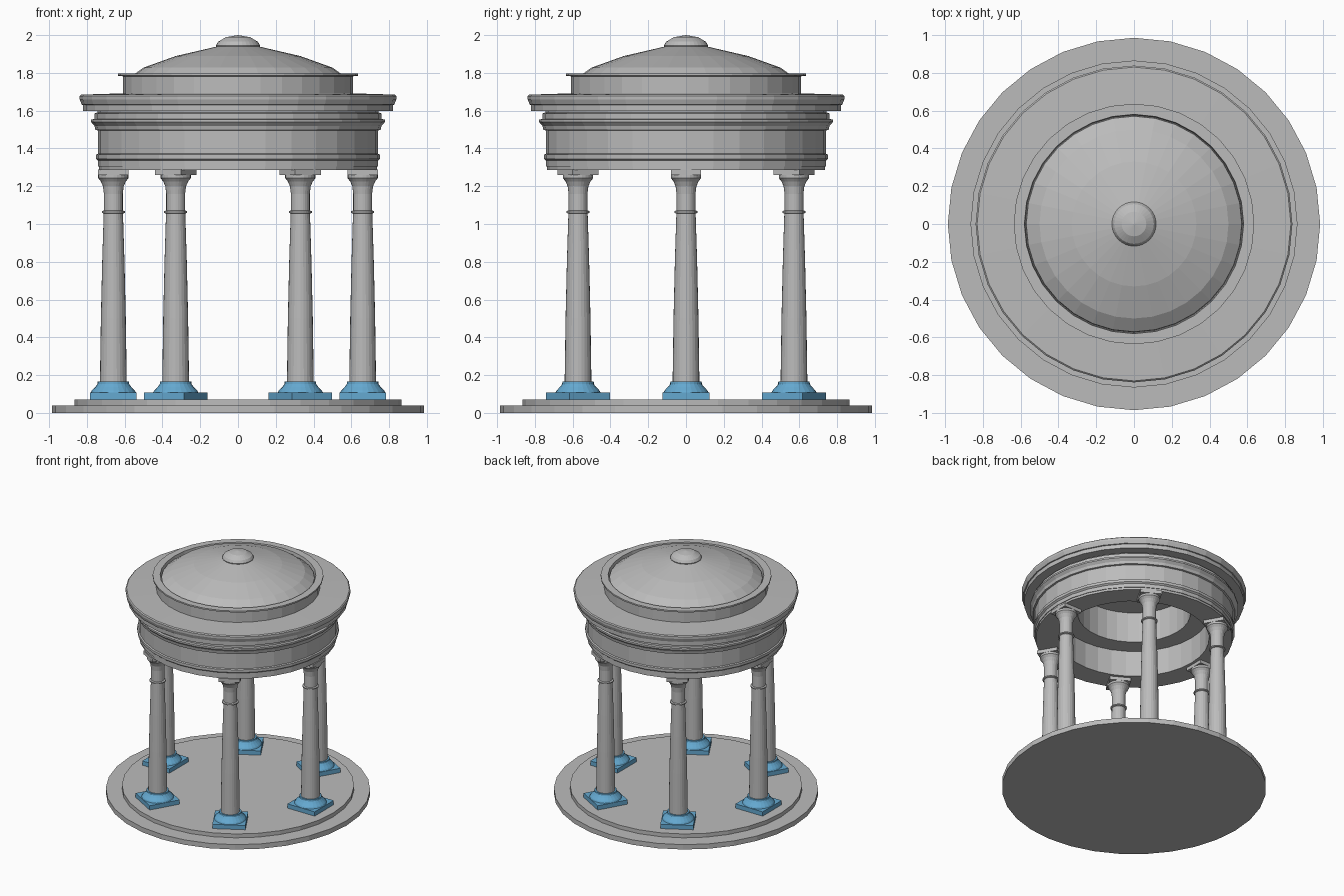
import bpy, bmesh, math
from mathutils import Matrix

if "Cube" in bpy.data.objects:
    bpy.data.objects.remove(bpy.data.objects["Cube"])

SIDES = 32


def material(name, rgb):
    m = bpy.data.materials.new(name)
    m.diffuse_color = (*rgb, 1)
    m.use_nodes = True
    m.node_tree.nodes["Principled BSDF"].inputs["Base Color"].default_value = m.diffuse_color
    return m


STONE = material("grey stone", (0.5, 0.5, 0.5))
BLUE = material("blue base", (0.13, 0.40, 0.64))


def finish(bm, name, mat, matrix):
    bmesh.ops.recalc_face_normals(bm, faces=bm.faces)
    me = bpy.data.meshes.new(name)
    bm.to_mesh(me)
    bm.free()
    me.materials.append(mat)
    ob = bpy.data.objects.new(name, me)
    ob.matrix_world = matrix
    bpy.context.collection.objects.link(ob)
    return ob


def lathe(name, profile, mat, sides=SIDES, closed=False, matrix=Matrix()):
    """Spin (radius, z) points round z; closed joins the last ring to the first."""
    bm = bmesh.new()
    rings = []
    for r, z in profile:
        if r == 0:
            rings.append([bm.verts.new((0, 0, z))] * sides)
        else:
            rings.append([bm.verts.new((r * math.cos(2 * math.pi * i / sides),
                                        r * math.sin(2 * math.pi * i / sides), z))
                          for i in range(sides)])
    pairs = list(zip(rings, rings[1:]))
    if closed:
        pairs.append((rings[-1], rings[0]))
    for a, b in pairs:
        for i in range(sides):
            j = (i + 1) % sides
            quad = []
            for v in (a[i], a[j], b[j], b[i]):
                if v not in quad:
                    quad.append(v)
            bm.faces.new(quad)
    return finish(bm, name, mat, matrix)


def block(name, width, z0, z1, mat, matrix):
    bm = bmesh.new()
    bmesh.ops.create_cube(bm, size=1)
    for v in bm.verts:
        v.co = (v.co.x * width, v.co.y * width, z1 if v.co.z > 0 else z0)
    return finish(bm, name, mat, matrix)


# Stepped round floor
lathe("floor_steps", [(0, 0), (0.985, 0), (0.985, 0.04), (0.865, 0.04),
                      (0.865, 0.072), (0, 0.072)], STONE)

# Six columns, turned to face the centre
for k in range(6):
    m = Matrix.Rotation(k * math.pi / 3, 4, 'Z') @ Matrix.Translation((0.66, 0, 0))
    n = str(k + 1)
    block("plinth_" + n, 0.247, 0.072, 0.107, BLUE, m)
    lathe("column_base_" + n, [(0, 0.107), (0.12, 0.107), (0.114, 0.118), (0.095, 0.138),
                               (0.084, 0.152), (0.083, 0.165), (0, 0.165)], BLUE, 24, matrix=m)
    lathe("column_" + n, [(0, 0.16), (0.071, 0.16), (0.066, 0.5), (0.059, 0.8), (0.051, 1.055),
                          (0.061, 1.059), (0.061, 1.068), (0.05, 1.072), (0.05, 1.16),
                          (0.055, 1.2), (0.066, 1.225), (0.08, 1.243), (0.08, 1.262),
                          (0, 1.262)], STONE, 24, matrix=m)
    block("abacus_" + n, 0.16, 1.26, 1.288, STONE, m)

# Entablature ring with mouldings, cornice and stepped ceiling
lathe("entablature", [
    (0.56, 1.287), (0.735, 1.287), (0.735, 1.305), (0.74, 1.305), (0.74, 1.335),
    (0.752, 1.345), (0.752, 1.367), (0.742, 1.372), (0.742, 1.495), (0.755, 1.498),
    (0.76, 1.52), (0.778, 1.54), (0.778, 1.553), (0.76, 1.556), (0.76, 1.585),
    (0.745, 1.59), (0.745, 1.597), (0.82, 1.597), (0.82, 1.63), (0.828, 1.632),
    (0.838, 1.66), (0.838, 1.678), (0.83, 1.685), (0.60, 1.692),
    (0.42, 1.692), (0.42, 1.5), (0.56, 1.5)], STONE, closed=True)

# Drum carrying the dome, with a thin lip
lathe("drum", [(0.42, 1.68), (0.61, 1.68), (0.61, 1.782), (0.636, 1.785), (0.636, 1.797),
               (0.58, 1.797), (0.575, 1.76), (0.42, 1.75)], STONE, closed=True)

# Shallow dome, solid underneath
lathe("dome", [(0, 1.75), (0.575, 1.75), (0.57, 1.778), (0.5, 1.828), (0.33, 1.889),
               (0.11, 1.94), (0, 1.945)], STONE)

# Knob on top
lathe("dome_knob", [(0, 1.93), (0.113, 1.93), (0.117, 1.945), (0.105, 1.965),
                    (0.065, 1.989), (0, 2.0)], STONE)
